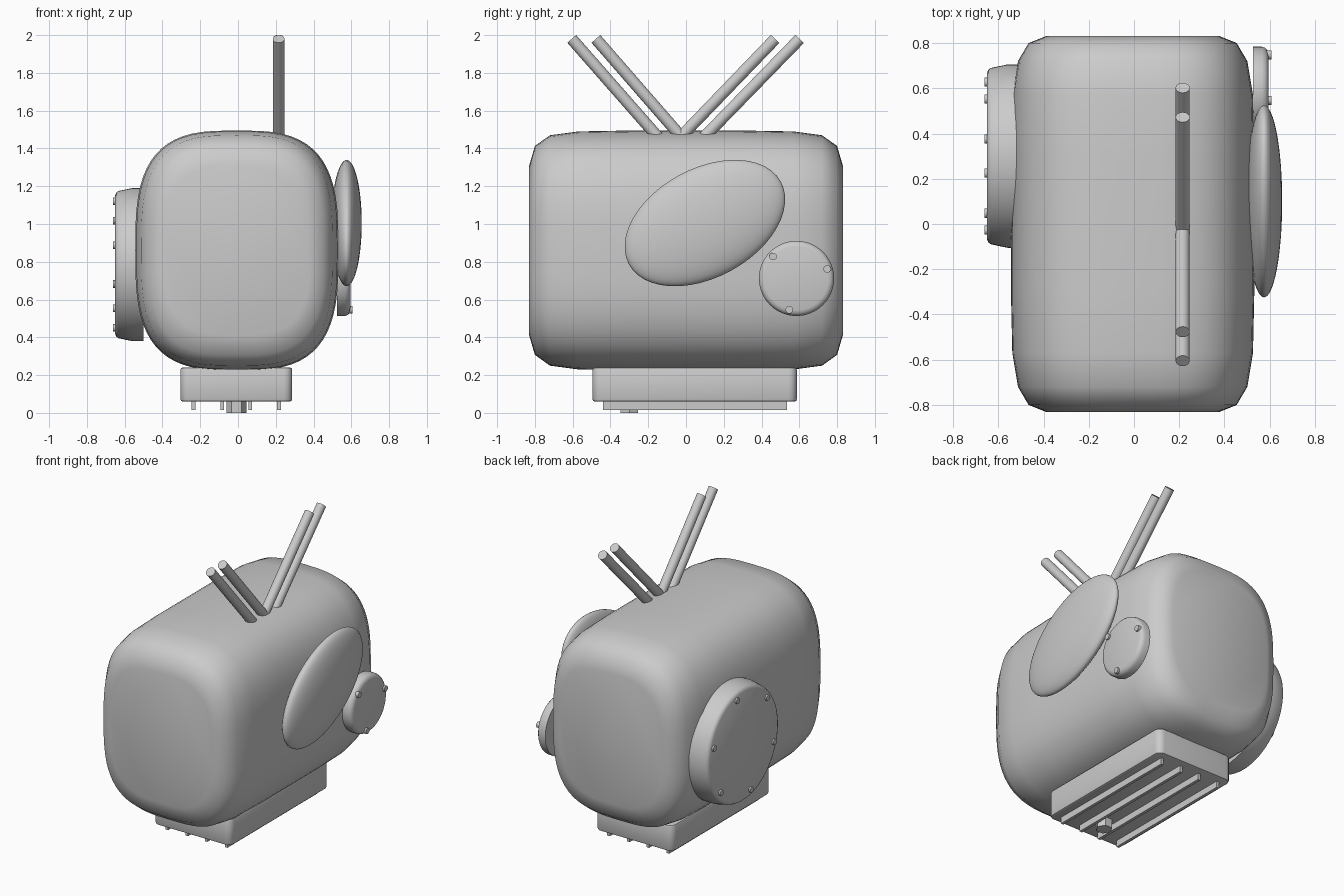
import bpy, bmesh
from math import sin, cos, pi, radians, copysign
from mathutils import Vector, Matrix

if "Cube" in bpy.data.objects:
    bpy.data.objects.remove(bpy.data.objects["Cube"])


def finish(bm, name, angle=35):
    bmesh.ops.recalc_face_normals(bm, faces=bm.faces)
    me = bpy.data.meshes.new(name)
    bm.to_mesh(me)
    bm.free()
    ob = bpy.data.objects.new(name, me)
    bpy.context.collection.objects.link(ob)
    bpy.ops.object.select_all(action='DESELECT')
    ob.select_set(True)
    bpy.context.view_layer.objects.active = ob
    bpy.ops.object.shade_smooth_by_angle(angle=radians(angle))
    return ob


def loft(rings, name, angle=35):
    """Skin a list of equal-length point rings and cap both ends."""
    bm = bmesh.new()
    vs = [[bm.verts.new(p) for p in r] for r in rings]
    n = len(vs[0])
    for a, b in zip(vs, vs[1:]):
        for i in range(n):
            j = (i + 1) % n
            bm.faces.new((a[i], a[j], b[j], b[i]))
    bm.faces.new(vs[0])
    bm.faces.new(vs[-1])
    return finish(bm, name, angle)


def rod(p, q, r, name, n=24, twist=0):
    p, q = Vector(p), Vector(q)
    rot = (q - p).to_track_quat('Z', 'Y').to_matrix()
    ring = [rot @ Vector((r * cos(twist + 2 * pi * i / n), r * sin(twist + 2 * pi * i / n), 0)) for i in range(n)]
    return loft([[c + v for v in ring] for c in (p, q)], name)


def disc(cy, cz, profile, name, n=64):
    """Round cover facing along x; profile is (x, radius)."""
    return loft([[(x, cy + r * cos(2 * pi * i / n), cz + r * sin(2 * pi * i / n)) for i in range(n)]
                 for x, r in profile], name)


def box(lo, hi, name, bevel=0.0):
    bm = bmesh.new()
    lo, hi = Vector(lo), Vector(hi)
    bmesh.ops.create_cube(bm, size=1, matrix=Matrix.Translation((lo + hi) / 2) @ Matrix.Diagonal((*(hi - lo), 1)))
    if bevel:
        upright = [e for e in bm.edges if abs(e.verts[0].co.z - e.verts[1].co.z) > 0.01]
        bmesh.ops.bevel(bm, geom=upright, offset=bevel, segments=5, profile=0.5, affect='EDGES')
        rims = [e for e in bm.edges if abs(e.verts[0].co.z - e.verts[1].co.z) < 1e-4]
        bmesh.ops.bevel(bm, geom=rims, offset=0.012, segments=2, profile=0.5, affect='EDGES')
    return finish(bm, name)


# Body: superellipse cross-sections along y, shrinking towards both ends
def section(y, hx, hz, n=64, power=3.1):
    pts = []
    for i in range(n):
        c, s = cos(2 * pi * i / n), sin(2 * pi * i / n)
        pts.append((-0.006 + hx * copysign(abs(c) ** (2 / power), c), y,
                    0.86 + hz * copysign(abs(s) ** (2 / power), s)))
    return pts


half = [(0.83, 0.385, 0.45), (0.80, 0.46, 0.553), (0.72, 0.507, 0.61), (0.57, 0.532, 0.63), (0.3, 0.538, 0.635)]
loft([section(-y, a, b) for y, a, b in half] + [section(y, a, b) for y, a, b in reversed(half)], "body", 50)

# Large round cover on the left with six bolts
disc(0.30, 0.785, [(-0.50, 0.405), (-0.56, 0.405), (-0.632, 0.39), (-0.643, 0.383), (-0.65, 0.368)], "large_cover")
for k in range(6):
    a = radians(17.4 + 60 * k)
    y, z = 0.30 + 0.343 * cos(a), 0.785 + 0.343 * sin(a)
    rod((-0.63, y, z), (-0.661, y, z), 0.02, "large_cover_bolt", 16)

# Small round cover on the right with three bolts
disc(0.585, 0.712, [(0.525, 0.199), (0.565, 0.199), (0.58, 0.194), (0.59, 0.184), (0.595, 0.168)], "small_cover")
for k in range(3):
    a = radians(17 + 120 * k)
    y, z = 0.585 + 0.17 * cos(a), 0.712 + 0.17 * sin(a)
    rod((0.57, y, z), (0.607, y, z), 0.02, "small_cover_bolt", 16)

# Tilted oval dome on the right
bm = bmesh.new()
bmesh.ops.create_uvsphere(bm, u_segments=48, v_segments=32, radius=1,
                          matrix=Matrix.Translation((0.575, 0.10, 1.005)) @ Matrix.Rotation(radians(28.6), 4, 'X')
                          @ Matrix.Diagonal((0.08, 0.458, 0.288, 1)) @ Matrix.Rotation(pi / 2, 4, 'Y'))
finish(bm, "oval_dome", 60)

# Four slanted rods on top: (y at body, y at tip)
for y0, y1 in [(-0.175, -0.605), (-0.05, -0.477), (0.0, 0.472), (0.125, 0.602)]:
    slope = (y1 - y0) / 0.49
    rod((0.215, y0 - 0.08 * slope, 1.41), (0.215, y1, 1.98), 0.031, "top_rod")

# Base block, runners and hexagonal peg
box((-0.305, -0.495, 0.06), (0.287, 0.587, 0.24), "base_block", 0.045)
for x in (-0.236, -0.083, 0.065, 0.217):
    box((x - 0.01, -0.44, 0.016), (x + 0.01, 0.535, 0.075), "base_runner")
rod((-0.008, -0.30, 0.0), (-0.008, -0.30, 0.075), 0.053, "base_peg", 6)
